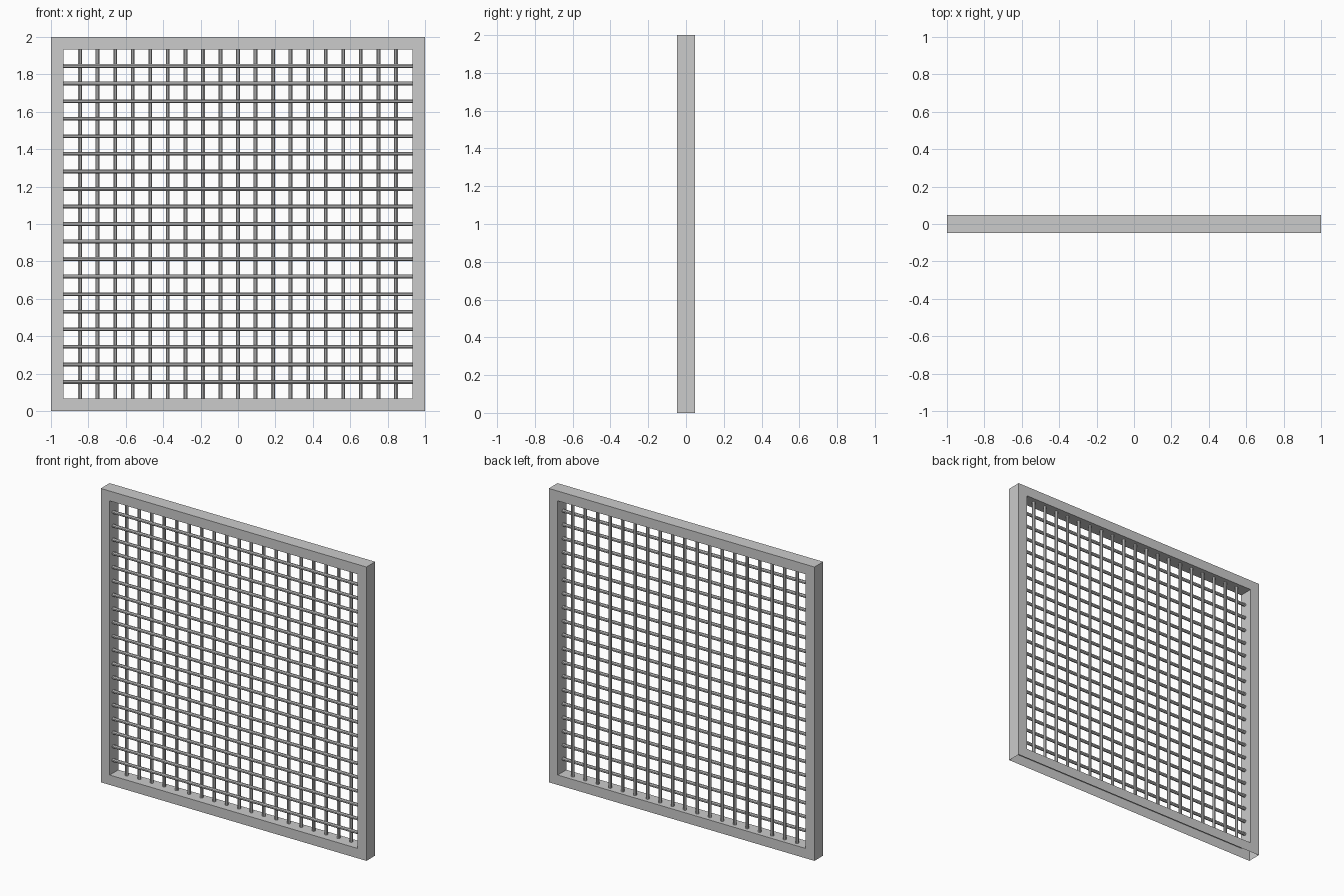
import bpy, bmesh
from math import pi
from mathutils import Matrix

if "Cube" in bpy.data.objects:
    bpy.data.objects.remove(bpy.data.objects["Cube"])

HALF, INNER, DEPTH = 1.0, 0.933, 0.047   # frame half size, opening half size, half depth
COUNT, STEP, RADIUS = 19, 0.0938, 0.011  # lattice bars per direction


def finish(name, bm):
    mesh = bpy.data.meshes.new(name)
    bm.to_mesh(mesh)
    bm.free()
    obj = bpy.data.objects.new(name, mesh)
    obj.location.z = HALF
    bpy.context.collection.objects.link(obj)
    return obj


# Frame: hollow sheet channel ring, open along its underside
bm = bmesh.new()
corners = [(-1, -1), (1, -1), (1, 1), (-1, 1)]


def loop(size, y):
    return [bm.verts.new((cx * size, y, cz * size)) for cx, cz in corners]


front_out, back_out = loop(HALF, -DEPTH), loop(HALF, DEPTH)
front_in, back_in = loop(INNER, -DEPTH), loop(INNER, DEPTH)
for i in range(4):
    j = (i + 1) % 4
    bm.faces.new((front_out[i], front_out[j], front_in[j], front_in[i]))
    bm.faces.new((back_out[j], back_out[i], back_in[i], back_in[j]))
    bm.faces.new((front_in[i], front_in[j], back_in[j], back_in[i]))
    if i:  # side 0 is the open underside
        bm.faces.new((front_out[j], front_out[i], back_out[i], back_out[j]))
finish("frame", bm)


# Lattice: one layer of parallel round bars
def bar_layer(name, y, horizontal):
    bm = bmesh.new()
    for i in range(COUNT):
        offset = (i - (COUNT - 1) / 2) * STEP
        if horizontal:
            m = Matrix.Translation((0, y, offset)) @ Matrix.Rotation(pi / 2, 4, 'Y')
        else:
            m = Matrix.Translation((offset, y, 0))
        bmesh.ops.create_cone(bm, cap_ends=True, segments=8, radius1=RADIUS,
                              radius2=RADIUS, depth=2 * INNER,
                              matrix=m @ Matrix.Rotation(pi / 8, 4, 'Z'))
    finish(name, bm)


bar_layer("horizontal_bars", -RADIUS, True)
bar_layer("vertical_bars", RADIUS, False)
